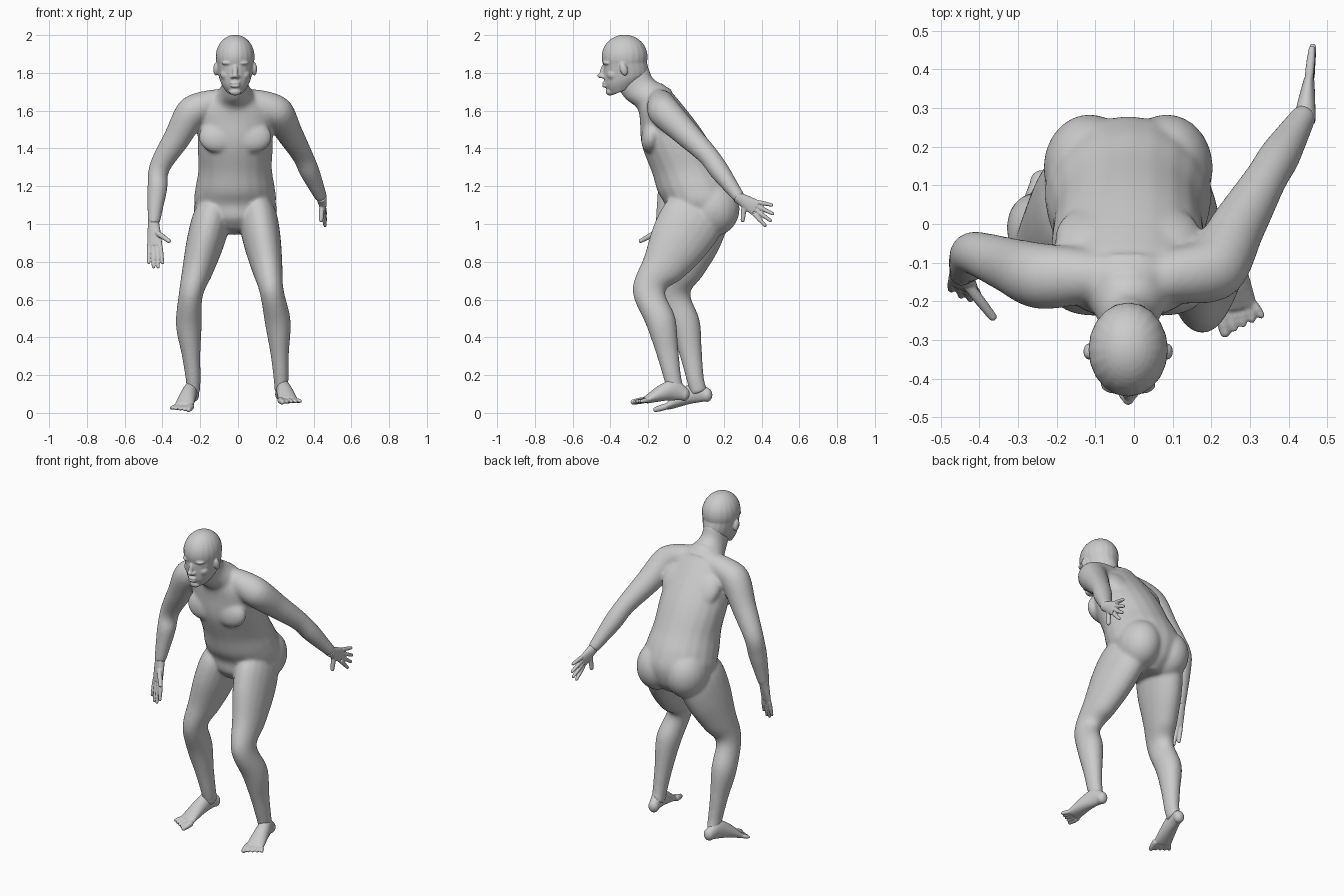
import bpy, bmesh, math
from mathutils import Vector, Matrix

cube = bpy.data.objects.get("Cube")
if cube:
    bpy.data.objects.remove(cube)

grey = (0.6, 0.6, 0.6, 1)
skin = bpy.data.materials.new("matte grey")
skin.use_nodes = True
skin.diffuse_color = grey
skin.node_tree.nodes["Principled BSDF"].inputs["Base Color"].default_value = grey

SIDES = 20
STEPS = 5
MIDDLE = Vector((-.015, 0, 0))
UP = Vector((0, 0, 1))
ACROSS = Vector((1, 0, 0))


def curve_point(before, start, end, after, t):
    """Point on a smooth curve that passes through start and end."""
    leave = (end - before) / 2
    arrive = (after - start) / 2
    ease = t * t * (3 - 2 * t)
    return start.lerp(end, ease) + leave * t * (1 - t) ** 2 - arrive * (1 - t) * t * t


def loft(bm, rings):
    """Skin oval rings, each given as centre, width vector and depth vector."""
    last = len(rings) - 1
    smooth = []
    for i in range(last):
        near = [rings[max(i - 1, 0)], rings[i], rings[i + 1], rings[min(i + 2, last)]]
        for step in range(STEPS):
            smooth.append([curve_point(*track, step / STEPS) for track in zip(*near)])
    smooth.append(rings[last])
    angles = [math.tau * i / SIDES for i in range(SIDES)]
    loops = [[bm.verts.new(centre + wide * math.cos(a) + deep * math.sin(a)) for a in angles]
             for centre, wide, deep in smooth]
    for low, high in zip(loops, loops[1:]):
        for i in range(SIDES):
            bm.faces.new((low[i - 1], low[i], high[i], high[i - 1]))
    bm.faces.new(loops[0])
    bm.faces.new(loops[-1])


def section(front, back, half_width):
    """Oval ring through a front and a back point of the side profile."""
    front, back = Vector((0, *front)), Vector((0, *back))
    return (front + back) / 2 + MIDDLE, ACROSS * half_width, (front - back) / 2


def tube(bm, stations, side):
    """Ovals square to a path; each station is point, half width, half thickness."""
    points = [station[0] for station in stations]
    rings = []
    for i, (point, wide, thick) in enumerate(stations):
        along = (points[min(i + 1, len(points) - 1)] - points[max(i - 1, 0)]).normalized()
        u = (side - along * along.dot(side)).normalized()
        rings.append((point, u * wide, along.cross(u) * thick))
    loft(bm, rings)


def blob(bm, centre, size, tilt=0):
    shape = Matrix.Translation(centre) @ Matrix.Rotation(tilt, 4, 'X') @ Matrix.Diagonal((*size, 1))
    bmesh.ops.create_uvsphere(bm, u_segments=SIDES, v_segments=SIDES, radius=1, matrix=shape)


def pair(bm, offset, size, tilt=0):
    """The same blob on both sides of the middle."""
    x, y, z = offset
    for side in (-x, x):
        blob(bm, MIDDLE + Vector((side, y, z)), size, tilt)


def digit(bm, base, tip, radius, side):
    slim = radius * .8
    tube(bm, [(base, radius, radius), (base.lerp(tip, .5), radius, radius), (tip, slim, slim)], side)
    blob(bm, tip, (slim, slim, slim))


def leg(body, feet, side, hip, knee, ankle, ball):
    hip, knee, ankle, ball = map(Vector, (hip, knee, ankle, ball))
    calf_bow = Vector((side * .015, .02, 0))
    tube(body, [(hip.lerp(knee, -.15), .06, .1),
                (hip.lerp(knee, .05), .1, .165),
                (hip.lerp(knee, .35), .1, .16),
                (hip.lerp(knee, .7), .082, .117),
                (knee, .064, .087),
                (knee.lerp(ankle, .35) + calf_bow, .069, .08),
                (knee.lerp(ankle, .7) + calf_bow / 2, .05, .06),
                (ankle, .04, .047),
                (ankle + Vector((0, .02, -.07)), .036, .046)], ACROSS)
    # foot
    heel = ankle + Vector((0, .06, -.08))
    forward = (ball - heel).normalized()
    outward = UP.cross(forward).normalized() * side
    tube(feet, [(heel, .03, .036),
                (heel.lerp(ball, .25) + UP * .03, .036, .056),
                (heel.lerp(ball, .55) + UP * .025, .044, .045),
                (ball, .053, .019)], outward)
    blob(feet, heel, (.032, .03, .037))
    # toes, the inner one thickest
    for toe in range(5):
        root = ball + outward * .021 * (toe - 2)
        reach = forward * (.06 - .007 * toe)
        digit(feet, root, root + reach + outward * .004 * toe, .0125 if toe else .017, outward)


def arm(bm, side, shoulder, elbow, wrist):
    shoulder, elbow, wrist = map(Vector, (shoulder, elbow, wrist))
    inside = MIDDLE + Vector((side * .02, -.14, 1.65))
    collar = MIDDLE + Vector((side * .1, -.135, 1.645))
    path = [(inside, .05), (collar, .07), (shoulder, .086), (shoulder.lerp(elbow, .5), .071),
            (elbow, .056), (elbow.lerp(wrist, .35), .054), (elbow.lerp(wrist, .7), .043), (wrist, .033)]
    tube(bm, [(point, r, r) for point, r in path], Vector((0, 1, .5)))


def hand(bm, wrist, tip, thumb, across, spread):
    wrist, tip, thumb, across = map(Vector, (wrist, tip, thumb, across))
    knuckle = wrist.lerp(tip, .5)
    tube(bm, [(wrist.lerp(tip, -.1), .03, .03),
              (wrist, .031, .027),
              (wrist.lerp(tip, .25), .038, .021),
              (knuckle, .043, .014)], across)
    for finger in range(4):
        place = finger - 1.5
        root = knuckle + across * .022 * place
        digit(bm, root, tip + across * spread * place + (wrist - tip) * .05 * place ** 2, .0115, across)
    digit(bm, wrist.lerp(tip, .15), thumb, .014, across)


def finish(bm, name, detail, rounds):
    """Fuse the overlapping masses into one soft skin."""
    bmesh.ops.recalc_face_normals(bm, faces=bm.faces)
    mesh = bpy.data.meshes.new(name)
    bm.to_mesh(mesh)
    bm.free()
    mesh.materials.append(skin)
    part = bpy.data.objects.new(name, mesh)
    bpy.context.collection.objects.link(part)
    fuse = part.modifiers.new("fuse", 'REMESH')
    fuse.mode = 'VOXEL'
    fuse.voxel_size = detail
    fuse.use_smooth_shade = True
    soften = part.modifiers.new("soften", 'SMOOTH')
    soften.factor = .5
    soften.iterations = rounds


# torso, from the neck down
body = bmesh.new()
loft(body, [section(front=(-.26, 1.64), back=(-.13, 1.75), half_width=.08),
            section(front=(-.245, 1.56), back=(-.05, 1.67), half_width=.18),
            section(front=(-.235, 1.42), back=(.09, 1.49), half_width=.2),
            section(front=(-.18, 1.27), back=(.19, 1.32), half_width=.195),
            section(front=(-.15, 1.17), back=(.25, 1.22), half_width=.21),
            section(front=(-.11, 1.1), back=(.28, 1.12), half_width=.215),
            section(front=(-.1, 1.03), back=(.25, 1.01), half_width=.16),
            section(front=(-.05, .97), back=(.17, .94), half_width=.08)])
# neck, flaring into the shoulders
loft(body, [section(front=(-.24, 1.57), back=(-.07, 1.71), half_width=.14),
            section(front=(-.265, 1.62), back=(-.14, 1.745), half_width=.1),
            section(front=(-.32, 1.66), back=(-.18, 1.78), half_width=.074),
            section(front=(-.37, 1.73), back=(-.2, 1.84), half_width=.068)])
# chest muscles, shoulder blades and buttocks
pair(body, (.09, -.185, 1.46), (.105, .052, .085), tilt=-.15)
pair(body, (.09, -.035, 1.54), (.1, .055, .12), tilt=.6)
pair(body, (.1, .145, 1.08), (.12, .14, .145))

# limbs
feet = bmesh.new()
leg(body, feet, 1, hip=(.1, .055, 1.06), knee=(.178, -.197, .645),
    ankle=(.228, -.07, .18), ball=(.266, -.215, .067))
leg(body, feet, -1, hip=(-.13, .065, 1.06), knee=(-.25, -.063, .625),
    ankle=(-.237, .05, .175), ball=(-.288, -.095, .034))
finish(feet, "feet", detail=.005, rounds=4)
left_wrist = (.443, .285, 1.135)
right_wrist = (-.447, -.13, 1)
arm(body, 1, shoulder=(.205, -.115, 1.595), elbow=(.34, .115, 1.365), wrist=left_wrist)
arm(body, -1, shoulder=(-.24, -.135, 1.595), elbow=(-.415, -.075, 1.3), wrist=right_wrist)
finish(body, "body", detail=.007, rounds=30)
hands = bmesh.new()
hand(hands, left_wrist, tip=(.463, .455, 1.035), thumb=(.44, .3, 1.02),
     across=(0, .3, .95), spread=.038)
hand(hands, right_wrist, tip=(-.435, -.19, .77), thumb=(-.366, -.24, .91),
     across=(.9, -.35, 0), spread=.027)
finish(hands, "hands", detail=.004, rounds=4)

# head: skull and jaw
head = bmesh.new()
blob(head, MIDDLE + Vector((0, -.325, 1.885)), (.103, .122, .117))
loft(head, [section(front=(-.395, 1.68), back=(-.25, 1.74), half_width=.05),
            section(front=(-.43, 1.735), back=(-.2, 1.8), half_width=.083),
            section(front=(-.44, 1.86), back=(-.21, 1.87), half_width=.1)])
# nose, lips and chin
blob(head, MIDDLE + Vector((0, -.44, 1.81)), (.014, .015, .04), tilt=-.25)
blob(head, MIDDLE + Vector((0, -.452, 1.785)), (.016, .017, .014))
for lip in (1.73, 1.746):
    blob(head, MIDDLE + Vector((0, -.43, lip)), (.027, .014, .008))
blob(head, MIDDLE + Vector((0, -.405, 1.7)), (.032, .02, .02))
# nostrils, brows, cheeks and ears
pair(head, (.014, -.44, 1.78), (.012, .014, .01))
pair(head, (.036, -.415, 1.852), (.036, .025, .012))
pair(head, (.045, -.385, 1.79), (.034, .034, .03))
pair(head, (.102, -.33, 1.82), (.014, .02, .036), tilt=.25)
finish(head, "head", detail=.0045, rounds=7)
